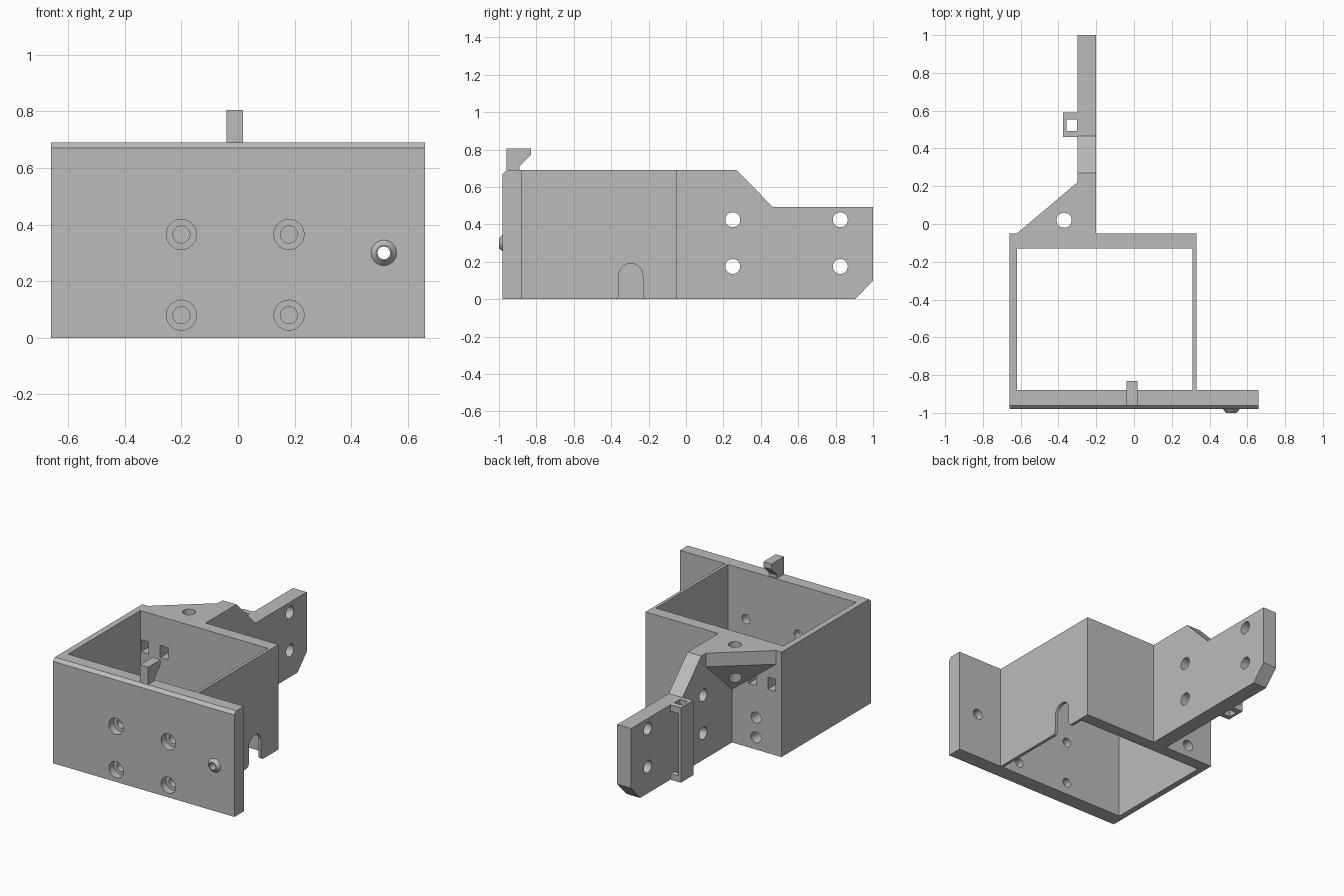
import bpy, bmesh, math
from mathutils import Matrix, Vector

if "Cube" in bpy.data.objects:
    bpy.data.objects.remove(bpy.data.objects["Cube"])

grey = bpy.data.materials.new("plain grey")
grey.use_nodes = True
grey.diffuse_color = (0.5, 0.5, 0.5, 1)
grey.node_tree.nodes["Principled BSDF"].inputs["Base Color"].default_value = (0.5, 0.5, 0.5, 1)


def finish(name, bm):
    bmesh.ops.recalc_face_normals(bm, faces=bm.faces[:])
    mesh = bpy.data.meshes.new(name)
    bm.to_mesh(mesh)
    bm.free()
    mesh.materials.append(grey)
    ob = bpy.data.objects.new(name, mesh)
    bpy.context.collection.objects.link(ob)
    return ob


def block(name, lo, hi):
    lo, hi = Vector(lo), Vector(hi)
    bm = bmesh.new()
    bmesh.ops.create_cube(bm, size=1)
    for v in bm.verts:
        v.co = (lo + hi) / 2 + v.co * (hi - lo)
    return finish(name, bm)


def side_profile(name, points, x0, x1):
    """Extrude a (y, z) outline along x."""
    bm = bmesh.new()
    face = bm.faces.new([bm.verts.new((x0, y, z)) for y, z in points])
    new = bmesh.ops.extrude_face_region(bm, geom=[face])["geom"]
    bmesh.ops.translate(bm, vec=(x1 - x0, 0, 0),
                        verts=[v for v in new if isinstance(v, bmesh.types.BMVert)])
    return finish(name, bm)


def rod(name, start, end, r1, r2=None):
    start, end = Vector(start), Vector(end)
    axis = end - start
    bm = bmesh.new()
    turn = axis.to_track_quat("Z", "Y").to_matrix().to_4x4()
    bmesh.ops.create_cone(bm, cap_ends=True, segments=40, radius1=r1, radius2=r2 or r1,
                          depth=axis.length,
                          matrix=Matrix.Translation((start + end) / 2) @ turn)
    return finish(name, bm)


def cut(ob, *cutters):
    for c in cutters:
        mod = ob.modifiers.new("cut", "BOOLEAN")
        mod.operation, mod.solver, mod.object = "DIFFERENCE", "EXACT", c
        bpy.context.view_layer.objects.active = ob
        bpy.ops.object.modifier_apply(modifier=mod.name)
    for c in cutters:
        bpy.data.objects.remove(c)


def smooth(ob):
    bpy.ops.object.select_all(action="DESELECT")
    ob.select_set(True)
    bpy.context.view_layer.objects.active = ob
    bpy.ops.object.shade_smooth_by_angle(angle=math.radians(30))


TOP = 0.69

# Front plate with chamfered top edge and counterbored screw holes
plate = side_profile("front_plate", [(-.98, 0), (-.98, .67), (-.96, TOP), (-.88, TOP), (-.88, 0)],
                     -.66, .66)
holes = []
for x in (-.2, .18):
    for z in (.08, .365):
        holes += [rod("bore", (x, -1.1, z), (x, -.93, z), .053),
                  rod("screw", (x, -1, z), (x, -.8, z), .03)]
nx, nz = .515, .3
holes += [rod("nozzle_hole", (nx, -1.1, nz), (nx, -.8, nz), .022),
          rod("nozzle_recess", (nx, -.93, nz), (nx, -.8, nz), .035)]
cut(plate, *holes)

# Small conical nozzle on the plate
nozzle = rod("nozzle", (nx, -.98, nz), (nx, -1, nz), .045, .027)
cut(nozzle, rod("nozzle_hole", (nx, -1.1, nz), (nx, -.9, nz), .022))

# Hook standing on the plate
side_profile("hook", [(-.96, TOP), (-.96, .805), (-.83, .805), (-.83, .77), (-.89, .71),
                      (-.89, TOP)], -.04, .018)

# Side walls, one with an arched cable slot flared at its foot
block("right_wall", (-.66, -.88, 0), (-.62, -.13, TOP))
sy, sr, sz, fl = -.295, .064, .127, .025
slot = []
for i in range(7):
    a = math.radians(15 * i)
    slot.append((sy - sr - fl + fl * math.sin(a), fl - fl * math.cos(a)))
for i in range(17):
    a = math.pi * (1 - i / 16)
    slot.append((sy + sr * math.cos(a), sz + sr * math.sin(a)))
slot += [(2 * sy - y, z) for y, z in reversed(slot[:7])]
left_wall = side_profile("left_wall", [(-.88, 0)] + slot + [(-.13, 0), (-.13, TOP), (-.88, TOP)],
                         .31, .33)

# Back wall with screw holes and tie slots
back = block("back_wall", (-.66, -.13, 0), (.33, -.05, TOP))
cut(back,
    *[rod("hole", (-.475, -.3, z), (-.475, .1, z), .036) for z in (.08, .21)],
    *[block("slot", (x, -.3, .42), (x + .055, .1, .5)) for x in (-.615, -.475)])

# Long mounting arm
arm = side_profile("mounting_arm", [(-.05, 0), (.905, 0), (1, .1), (1, .492), (.465, .492),
                                    (.27, TOP), (-.05, TOP)], -.3, -.2)
cut(arm, *[rod("hole", (-.5, y, z), (0, y, z), .04) for y in (.25, .825) for z in (.175, .425)])

# Corner gusset with sloping underside
bm = bmesh.new()
plan = [(-.62, -.05, .6), (-.3, .22, .6), (-.3, -.05, .35)]
low = [bm.verts.new(p) for p in plan]
high = [bm.verts.new((x, y, TOP)) for x, y, z in plan]
bm.faces.new(low)
bm.faces.new(high)
for i in range(3):
    j = (i + 1) % 3
    bm.faces.new((low[i], low[j], high[j], high[i]))
gusset = finish("corner_gusset", bm)
cut(gusset, rod("hole", (-.37, .02, 0), (-.37, .02, 1), .04))

# Vertical cable channel on the arm, open on its rear side
channel = block("cable_channel", (-.375, .46, 0), (-.3, .59, .492))
cut(channel, block("bore", (-.357, .492, -.1), (-.302, .552, .6)),
    block("window", (-.357, .52, .04), (-.302, .7, .45)))

for part in (plate, nozzle, left_wall, back, arm, gusset):
    smooth(part)
